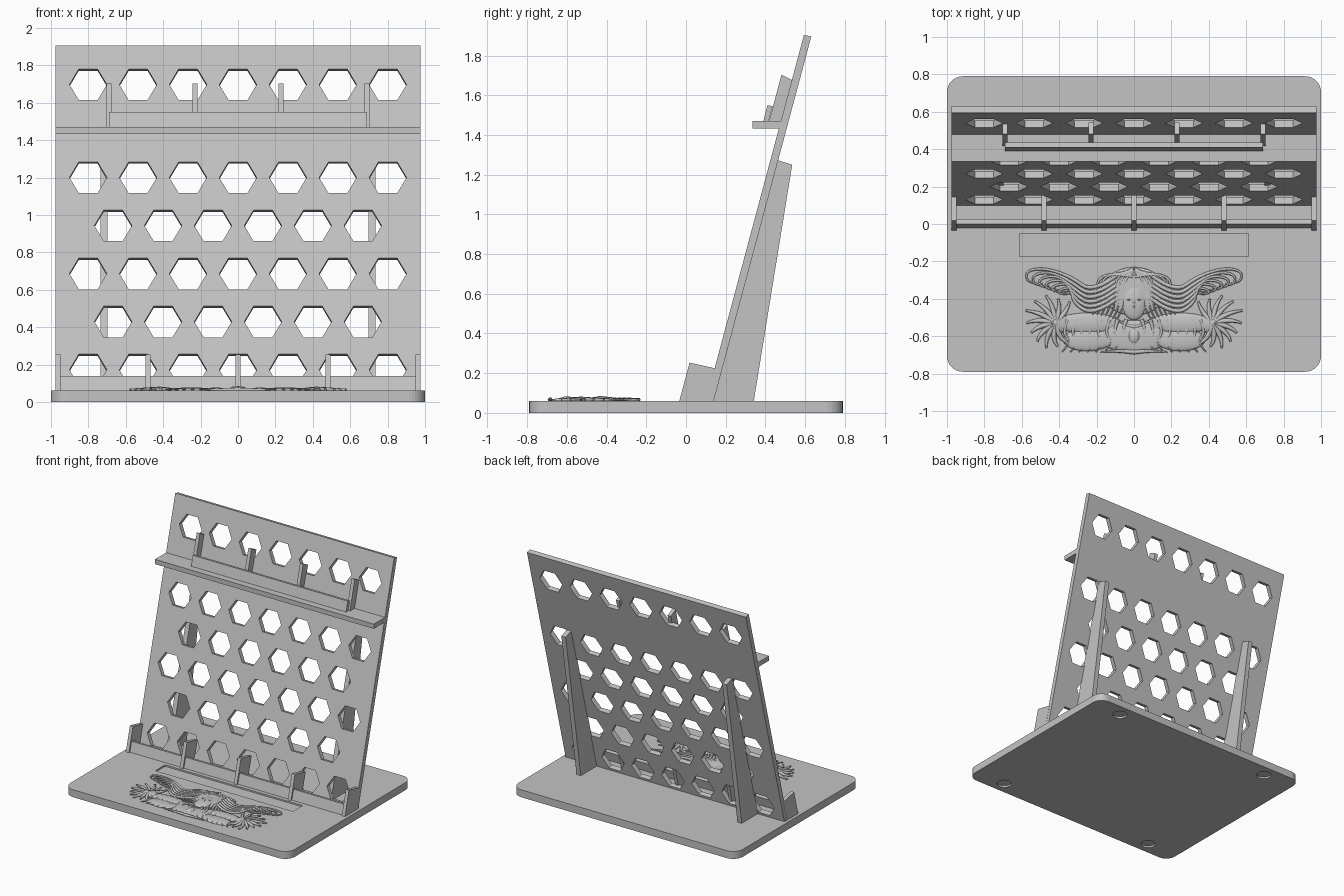
import bpy, bmesh, math, random
from mathutils import Matrix, Vector

random.seed(4)
old = bpy.data.objects.get("Cube")
if old:
    bpy.data.objects.remove(old, do_unlink=True)

# single plain material
grey = bpy.data.materials.new("plain_grey")
grey.use_nodes = True
grey.diffuse_color = (0.55, 0.55, 0.55, 1)
grey.node_tree.nodes["Principled BSDF"].inputs["Base Color"].default_value = (0.55, 0.55, 0.55, 1)

TILT = math.radians(15)
TOP = 0.06          # upper face of the base
PANEL_Y = 0.10      # front foot of the panel


def panel_front(z):
    return PANEL_Y + (z - TOP) * math.tan(TILT)


def finish(name, bm):
    bmesh.ops.recalc_face_normals(bm, faces=bm.faces)
    mesh = bpy.data.meshes.new(name)
    bm.to_mesh(mesh)
    bm.free()
    mesh.materials.append(grey)
    obj = bpy.data.objects.new(name, mesh)
    bpy.context.collection.objects.link(obj)
    return obj


def add_box(bm, x0, x1, y0, y1, z0, z1):
    size = Matrix.Diagonal((x1 - x0, y1 - y0, z1 - z0, 1))
    mid = Matrix.Translation(((x0 + x1) / 2, (y0 + y1) / 2, (z0 + z1) / 2))
    bmesh.ops.create_cube(bm, size=1, matrix=mid @ size)


def side_profile(name, profile, x, width):
    """Extrude a (y, z) outline along x, centred on x."""
    bm = bmesh.new()
    face = bm.faces.new([bm.verts.new((x - width / 2, y, z)) for y, z in profile])
    out = bmesh.ops.extrude_face_region(bm, geom=[face])
    verts = [v for v in out["geom"] if isinstance(v, bmesh.types.BMVert)]
    bmesh.ops.translate(bm, verts=verts, vec=(width, 0, 0))
    return finish(name, bm)


def cut(obj, cutter):
    mod = obj.modifiers.new("cut", "BOOLEAN")
    mod.operation = "DIFFERENCE"
    mod.solver = "EXACT"
    mod.object = cutter
    cutter.hide_render = True
    bpy.context.view_layer.objects.active = obj
    bpy.ops.object.modifier_apply(modifier=mod.name)
    bpy.data.objects.remove(cutter, do_unlink=True)


# base with rounded corners
bm = bmesh.new()
add_box(bm, -1, 1, -0.79, 0.79, 0, TOP)
corners = [e for e in bm.edges if abs(e.verts[0].co.z - e.verts[1].co.z) > 0.01]
bmesh.ops.bevel(bm, geom=corners, offset=0.085, segments=8, profile=0.5, affect="EDGES")
base = finish("base", bm)

# shallow slot on top and round foot recesses below
bm = bmesh.new()
add_box(bm, -0.613, 0.613, -0.175, -0.052, TOP - 0.012, TOP + 0.05)
for sx in (-1, 1):
    for sy in (-1, 1):
        bmesh.ops.create_cone(bm, cap_ends=True, segments=32, radius1=0.055, radius2=0.055,
                              depth=0.04, matrix=Matrix.Translation((sx * 0.72, sy * 0.69, -0.005)))
cut(base, finish("base_cutter", bm))

# leaning back panel with staggered hexagonal holes
bm = bmesh.new()
add_box(bm, -0.975, 0.975, 0, 0.038, 0, 1.91)
panel = finish("back_panel", bm)
bm = bmesh.new()
row_z = [0.172 + 0.257 * i for i in range(5)] + [1.697]
for i, z in enumerate(row_z):
    count = 6 if i in (1, 3) else 7
    for k in range(count):
        x = (k - (count - 1) / 2) * 0.267
        place = (Matrix.Translation((x, 0.019, (z - TOP) / math.cos(TILT)))
                 @ Matrix.Rotation(math.pi / 2, 4, "X") @ Matrix.Rotation(math.pi / 2, 4, "Z"))
        hexagon = bmesh.ops.create_cone(bm, cap_ends=True, segments=6, radius1=0.1, radius2=0.1,
                                        depth=0.2, matrix=place)
        # keep a corner pointing sideways
        width = max(v.co.x for v in hexagon["verts"]) - x
        if width < 0.095:
            bmesh.ops.rotate(bm, verts=hexagon["verts"], cent=(x, 0, place.translation.z),
                             matrix=Matrix.Rotation(math.pi / 6, 3, "Y"))
cut(panel, finish("hole_cutter", bm))
panel.location = (0, PANEL_Y, TOP)
panel.rotation_euler = (-TILT, 0, 0)

# rear supports
for side, x in (("right", -0.717), ("left", 0.717)):
    gap = 0.03
    side_profile(side + "_rear_support",
                 [(panel_front(TOP) + gap, TOP - 0.01), (0.34, TOP - 0.01), (0.535, 1.25),
                  (panel_front(1.275) + gap, 1.275)], x, 0.038)

# shelf
side_profile("shelf", [(0.335, 1.432), (panel_front(1.432) + 0.01, 1.432),
                       (panel_front(1.47) + 0.01, 1.47), (0.335, 1.47)], 0, 1.95)


def holder(name, z, rail_y, fin_y, xs, fin_top):
    """Leaning retaining rail with upright dividers."""
    lean = math.tan(TILT)
    low, high = z - 0.005, z + 0.08
    side_profile(name + "_rail", [(rail_y, low), (rail_y + 0.027, low),
                                  (rail_y + 0.049, high - 0.005), (rail_y + 0.022, high)],
                 0, 2 * max(xs))
    for x in xs:
        back = fin_top - 0.03
        side_profile(name + "_divider",
                     [(fin_y, low), (panel_front(low) + 0.01, low),
                      (panel_front(back) + 0.01, back),
                      (fin_y + (fin_top - low) * lean, fin_top)], x, 0.028)


holder("upper", 1.47, 0.388, 0.417, (-0.69, -0.23, 0.23, 0.69), 1.703)
holder("lower", TOP, -0.022, -0.035, (-0.962, -0.481, 0, 0.481, 0.962), 0.253)


# low ornamental relief: soft mounds
def mound(name, x, y, rx, ry, height):
    bm = bmesh.new()
    bmesh.ops.create_uvsphere(bm, u_segments=28, v_segments=14, radius=1)
    bmesh.ops.scale(bm, verts=bm.verts, vec=(rx, ry, height))
    obj = finish(name, bm)
    obj.location = (x, y, TOP)
    for poly in obj.data.polygons:
        poly.use_smooth = True
    return obj


mound("relief_hair", 0, -0.36, 0.17, 0.13, 0.012)
mound("relief_face", 0, -0.42, 0.065, 0.095, 0.022)
mound("relief_nose", 0, -0.43, 0.012, 0.035, 0.026)
mound("relief_chest", 0, -0.6, 0.2, 0.085, 0.014)
mound("relief_pendant", 0, -0.6, 0.035, 0.045, 0.023)
for s in (-1, 1):
    mound("relief_eye", s * 0.026, -0.405, 0.015, 0.008, 0.024)
    mound("relief_arm", s * 0.25, -0.53, 0.17, 0.055, 0.017)
    mound("relief_hand", s * 0.41, -0.53, 0.065, 0.055, 0.021)
    mound("relief_shoulder", s * 0.25, -0.62, 0.13, 0.06, 0.015)

# relief strands: tapered flattened curves, mirrored left and right
strands = bpy.data.curves.new("relief_strands", "CURVE")
strands.dimensions = "3D"
strands.bevel_depth = 1
strands.bevel_resolution = 1
strands.resolution_u = 5
strands.materials.append(grey)


def strand(points, radius):
    for s in (-1, 1):
        spline = strands.splines.new("NURBS")
        spline.points.add(len(points) - 1)
        spline.use_endpoint_u = True
        spline.order_u = 3
        for i, (x, y) in enumerate(points):
            spline.points[i].co = (s * x, y, 0, 1)
            spline.points[i].radius = radius * (1 - 0.7 * i / (len(points) - 1))


# hair falling around the face
for k in range(7):
    r = 0.02 + 0.024 * k
    strand([(0.004, -0.235 - 0.008 * k), (r, -0.25), (r + 0.05, -0.36),
            (r + 0.03, -0.46), (r + 0.09, -0.53)], 0.009)
# flowing locks sweeping outward and curling
for k in range(6):
    y = -0.3 - 0.025 * k
    e = 0.58 - 0.035 * k
    strand([(0.1, y + 0.02), (0.22, y - 0.07), (0.34, y + 0.02), (e - 0.1, -0.235 - 0.02 * k),
            (e, -0.25 - 0.02 * k), (e - 0.01, -0.32 - 0.012 * k), (e - 0.09, -0.32 - 0.01 * k)], 0.012)
# leafy burst at each end
for k in range(11):
    a = math.radians(-125 + 25 * k)
    length = random.uniform(0.13, 0.17)
    tip = Vector((0.43 + length * math.cos(a), -0.53 + length * math.sin(a) * 0.95))
    mid = Vector((0.43 + 0.09 * math.cos(a + 0.3), -0.53 + 0.09 * math.sin(a + 0.3)))
    strand([(0.42, -0.53), tuple(mid), tuple(tip)], 0.018)
# drapery folds across the arms and chest
for k in range(8):
    x = 0.04 + 0.045 * k
    strand([(x, -0.51), (x + 0.03, -0.58), (x - 0.02, -0.63), (x + 0.03, -0.685)], 0.011)
strand([(0, -0.685), (0.1, -0.675), (0.18, -0.685)], 0.012)
strand([(0, -0.55), (0.06, -0.54), (0.1, -0.5)], 0.01)

relief = bpy.data.objects.new("relief_strands", strands)
relief.location = (0, 0, TOP + 0.006)
relief.scale = (1, 1, 1)
bpy.context.collection.objects.link(relief)
